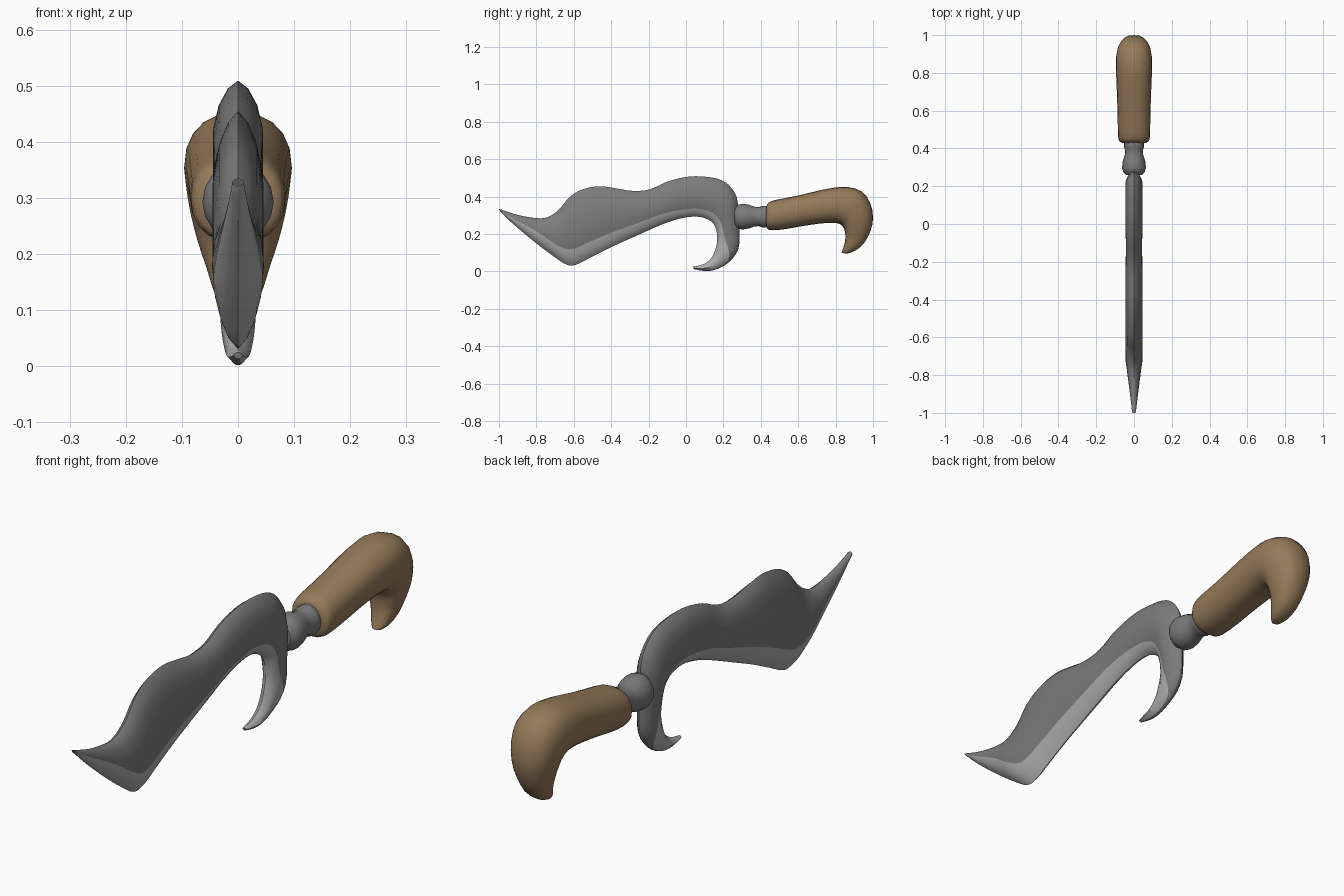
import bpy, bmesh, math
from mathutils import Vector

if "Cube" in bpy.data.objects:
    bpy.data.objects.remove(bpy.data.objects["Cube"])


def material(name, rgb):
    m = bpy.data.materials.new(name)
    m.diffuse_color = (*rgb, 1)
    m.use_nodes = True
    m.node_tree.nodes["Principled BSDF"].inputs["Base Color"].default_value = m.diffuse_color
    return m


STEEL = material("dark steel", (0.20, 0.20, 0.20))
EDGE = material("bright steel edge", (0.42, 0.42, 0.42))
WOOD = material("brown wood", (0.30, 0.195, 0.10))


def smooth_rows(rows, steps):
    """Catmull-Rom interpolation through rows of numbers."""
    out = []
    n = len(rows)
    for i in range(n - 1):
        a, b, c, d = (rows[max(0, i - 1)], rows[i], rows[i + 1], rows[min(n - 1, i + 2)])
        for k in range(steps):
            t = k / steps
            out.append([0.5 * (2 * q + (r - p) * t + (2 * p - 5 * q + 4 * r - s) * t * t
                        + (3 * q - p - 3 * r + s) * t ** 3) for p, q, r, s in zip(a, b, c, d)])
    return out + [list(rows[-1])]


def loft(name, rings, mats, rule=None, angle=40):
    """Skin closed rings; rule(segment index) picks the material slot."""
    bm = bmesh.new()
    vs = [[bm.verts.new(p) for p in ring] for ring in rings]
    n = len(rings[0])
    for a, b in zip(vs, vs[1:]):
        for j in range(n):
            f = bm.faces.new((a[j], a[(j + 1) % n], b[(j + 1) % n], b[j]))
            f.material_index = rule(j) if rule else 0
    bm.faces.new(vs[0])
    bm.faces.new(vs[-1])
    bmesh.ops.recalc_face_normals(bm, faces=bm.faces)
    me = bpy.data.meshes.new(name)
    bm.to_mesh(me)
    bm.free()
    for m in mats:
        me.materials.append(m)
    ob = bpy.data.objects.new(name, me)
    bpy.context.collection.objects.link(ob)
    bpy.context.view_layer.objects.active = ob
    ob.select_set(True)
    bpy.ops.object.shade_smooth_by_angle(angle=math.radians(angle))
    ob.select_set(False)
    return ob


# Blade and hook: spine y, z / cutting edge y, z / share of bright edge
BLADE = [
    (-1.0, .335, -.992, .318, .5), (-.9, .302, -.92, .25, .5), (-.8, .285, -.80, .15, .48),
    (-.74, .29, -.70, .075, .38), (-.68, .33, -.64, .037, .29), (-.62, .40, -.59, .035, .24),
    (-.55, .44, -.50, .08, .22), (-.46, .455, -.40, .13, .22), (-.38, .445, -.30, .175, .23),
    (-.28, .43, -.20, .22, .25), (-.19, .44, -.10, .262, .26), (-.10, .48, -.02, .285, .22),
    (0, .505, .04, .293, .2), (.08, .508, .09, .288, .2), (.17, .495, .13, .27, .2),
    (.23, .46, .15, .25, .2), (.27, .40, .162, .22, .22), (.28, .32, .166, .19, .27),
    (.285, .22, .165, .15, .36), (.28, .12, .15, .10, .6), (.23, .05, .13, .065, .9),
    (.16, .01, .10, .042, .95), (.10, .002, .07, .032, .95), (.04, .013, .038, .025, .95)]


def blade_ring(row):
    uy, uz, ly, lz, f = row
    top, low = Vector((0, uy, uz)), Vector((0, ly, lz))
    w = (top - low).length
    half = 0.046 * min(1, (w / 0.22) ** 0.6)
    shares = [0, f * .2, f * .55, f] + [f + (1 - f) * k for k in (.25, .5, .75, .92, 1)]
    side = []
    for s in shares:
        p = low.lerp(top, s)
        p.x = half * max(0, 4 * s * (1 - s)) ** 0.65
        side.append(p)
    other = [Vector((-p.x, p.y, p.z)) for p in side[-2:0:-1]]
    return side + other


loft("blade", [blade_ring(r) for r in smooth_rows(BLADE, 3)], [STEEL, EDGE],
     lambda j: 1 if j < 3 or j > 12 else 0, 50)

# Ferrule between blade and handle: y, radius
FERRULE = [(.26, .045), (.275, .062), (.30, .069), (.335, .064), (.365, .053),
           (.39, .051), (.41, .058), (.43, .058), (.445, .045)]
loft("ferrule", [[(r * .92 * math.cos(k * math.tau / 16), y, .293 + r * math.sin(k * math.tau / 16))
                  for k in range(16)] for y, r in FERRULE], [STEEL])

# Handle: back y, z / belly y, z / half width
HANDLE = [
    (.428, .335, .428, .25, .05), (.435, .36, .435, .228, .075), (.46, .377, .46, .22, .084),
    (.52, .39, .53, .226, .086), (.61, .408, .62, .242, .088), (.70, .43, .71, .255, .091),
    (.78, .446, .775, .26, .094), (.86, .452, .815, .256, .096), (.94, .428, .836, .243, .094),
    (.985, .365, .848, .22, .087), (1.0, .29, .852, .19, .075), (.988, .22, .85, .16, .06),
    (.95, .148, .842, .13, .045), (.90, .108, .834, .108, .03), (.86, .095, .832, .099, .016)]


def handle_ring(row):
    by, bz, ly, lz, hx = row
    ring = []
    for k in range(20):
        a = k * math.tau / 20
        c, s = math.cos(a), math.sin(a)
        c, s = math.copysign(abs(c) ** .85, c), math.copysign(abs(s) ** .9, s)
        p = Vector((0, ly, lz)).lerp(Vector((0, by, bz)), .5 + .5 * s)
        p.x = hx * c
        ring.append(p)
    return ring


loft("handle", [handle_ring(r) for r in smooth_rows(HANDLE, 2)], [WOOD], angle=60)
